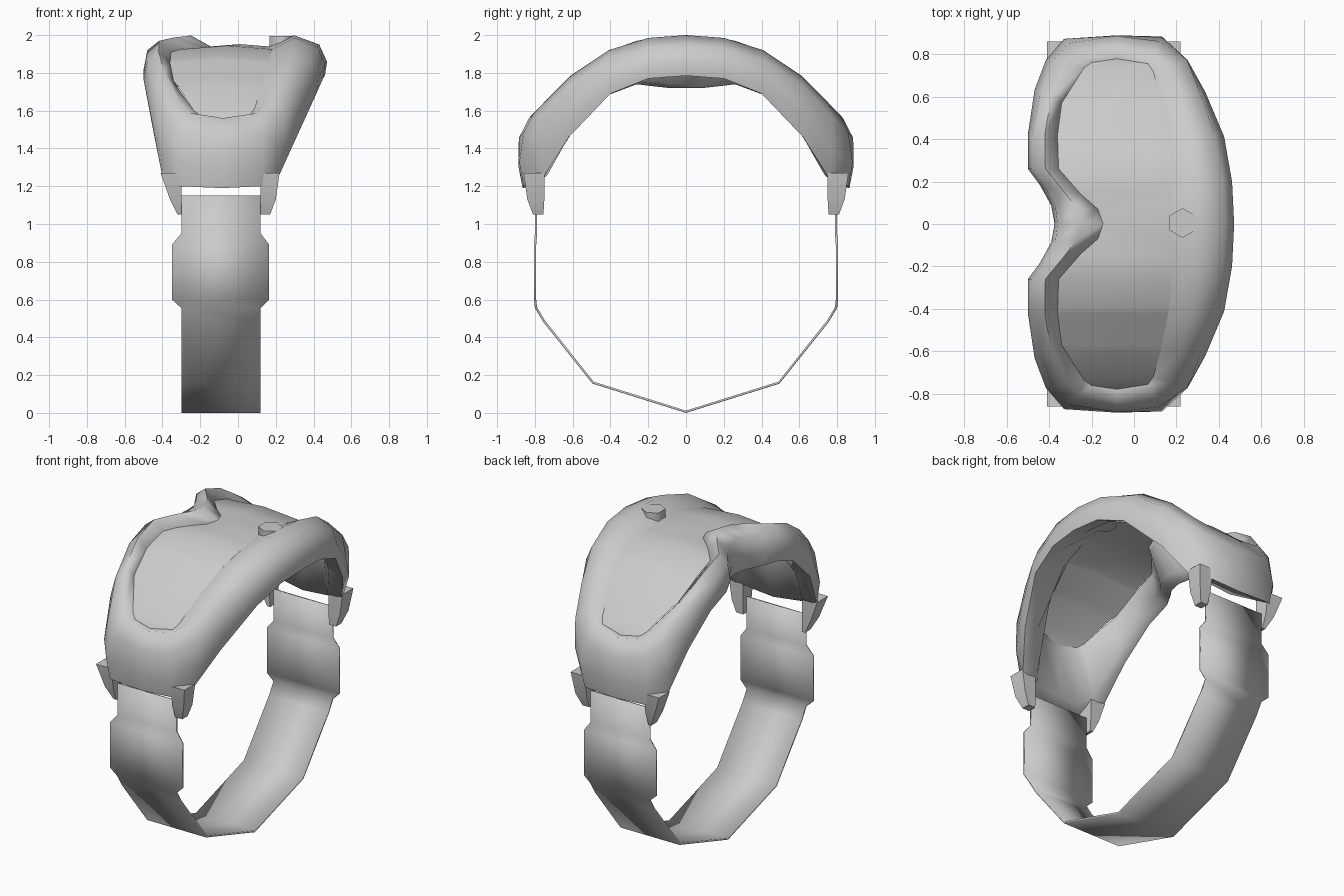
import bpy
import bmesh
import math
from mathutils import Vector

if "Cube" in bpy.data.objects:
    bpy.data.objects.remove(bpy.data.objects["Cube"], do_unlink=True)

grey = bpy.data.materials.new("plain_grey")
grey.use_nodes = True
grey.diffuse_color = (0.6, 0.6, 0.6, 1)
grey.node_tree.nodes["Principled BSDF"].inputs["Base Color"].default_value = (0.6, 0.6, 0.6, 1)


def finish(obj, angle=60):
    """Give the object its colour and smooth shading."""
    obj.data.materials.append(grey)
    bpy.ops.object.select_all(action="DESELECT")
    obj.select_set(True)
    bpy.context.view_layer.objects.active = obj
    bpy.ops.object.shade_smooth_by_angle(angle=math.radians(angle))
    return obj


def loft(name, rows, ring=False, closed=False, caps=False, angle=60):
    """Skin a list of point rows; ring closes each row, closed joins last row to first."""
    bm = bmesh.new()
    grid = [[bm.verts.new(p) for p in row] for row in rows]
    count = len(grid[0])
    pairs = list(zip(grid, grid[1:]))
    if closed:
        pairs.append((grid[-1], grid[0]))
    for a, b in pairs:
        for i in range(count if ring else count - 1):
            j = (i + 1) % count
            bm.faces.new((a[i], a[j], b[j], b[i]))
    if caps:
        bm.faces.new(grid[0])
        bm.faces.new(grid[-1])
    bmesh.ops.remove_doubles(bm, verts=bm.verts, dist=0.0005)
    bmesh.ops.recalc_face_normals(bm, faces=bm.faces)
    mesh = bpy.data.meshes.new(name)
    bm.to_mesh(mesh)
    bm.free()
    obj = bpy.data.objects.new(name, mesh)
    bpy.context.collection.objects.link(obj)
    return finish(obj, angle)


def interpolate(points, t):
    """Piecewise linear lookup in (t, value) pairs."""
    for (t0, v0), (t1, v1) in zip(points, points[1:]):
        if t <= t1:
            return v0 + (v1 - v0) * (t - t0) / (t1 - t0)
    return points[-1][1]


def arc(y):
    """Height of the rim crest along the face."""
    profile = [(0, 2), (0.2, 1.985), (0.38, 1.94), (0.62, 1.78), (0.89, 1.5)]
    return interpolate(profile, abs(y))


# Half of the frame, nose to temple to forehead:
# lens edge (x, y), outer rim (x, y), skirt edge (x, y, z)
stations = [
    (-.145, 0, -.36, 0, -.34, 0, 1.72),
    (-.17, .07, -.37, .08, -.36, .09, 1.72),
    (-.25, .14, -.42, .18, -.42, .18, 1.73),
    (-.355, .26, -.48, .26, -.47, .26, 1.74),
    (-.36, .42, -.48, .42, -.47, .42, 1.68),
    (-.34, .57, -.44, .62, -.45, .62, 1.5),
    (-.235, .735, -.38, .77, -.4, .76, 1.25),
    (-.2, .76, -.31, .85, -.31, .86, 1.2),
    (-.08, .778, -.08, .885, -.08, .865, 1.19),
    (.065, .755, .12, .86, .12, .86, 1.2),
    (.09, .72, .25, .77, .21, .76, 1.24),
    (.125, .6, .31, .62, .31, .62, 1.46),
    (.165, .4, .38, .42, .415, .4, 1.69),
    (.18, .2, .42, .2, .45, .2, 1.77),
    (.16, 0, .43, 0, .46, 0, 1.785),
]


def section(station, side):
    """Closed cross-section of the frame at one station."""
    lx, ly, ox, oy, bx, by, bz = station
    edge = Vector((lx, ly, arc(ly) - 0.06))
    outer = Vector((ox, oy, arc(oy) - 0.05))
    crest = edge.lerp(outer, 0.5)
    crest.z = arc(crest.y)
    skirt = Vector((bx, by, bz))
    inward = Vector((lx - ox, ly - oy, 0)).normalized()
    flare = outer.lerp(skirt, 0.55) - inward * 0.025
    flare.y = min(flare.y, 0.888)
    inner = skirt + inward * 0.09 + Vector((0, 0, 0.02))
    under = edge.lerp(inner, 0.12)
    return [(p.x, p.y * side, p.z) for p in (edge, crest, outer, flare, skirt, inner, under)]


# Goggle frame
rows = [section(s, -1) for s in stations]
rows += [section(s, 1) for s in reversed(stations[1:-1])]
loft("goggle_frame", rows, ring=True, closed=True, angle=75)

# Curved lens filling the frame
nose_edge = [(s[1], s[0]) for s in stations[:9]]
brow_edge = [(s[1], s[0]) for s in reversed(stations[8:])]
depths = sorted({s[1] for s in stations})
lens_rows = []
for y in [-d for d in reversed(depths[1:])] + depths:
    x0, x1 = interpolate(nose_edge, abs(y)), interpolate(brow_edge, abs(y))
    z = arc(y) - 0.06
    bulge = 0.04 * (x1 - x0)
    lens_rows.append([(x0, y, z), ((x0 + x1) / 2, y, z + bulge), (x1, y, z)])
loft("lens", lens_rows)

# Tapered hooks that hold the strap, two at each temple
for side, end in ((-1, "front"), (1, "back")):
    for label, inside, widths in (("nose", -0.3, (-.41, -.36, -.32)),
                                  ("brow", 0.12, (.22, .2, .17))):
        rings = []
        for x, y0, y1, z in zip(widths, (.75, .75, .755), (.86, .84, .81), (1.27, 1.13, 1.05)):
            rings.append([(inside, y0 * side, z), (x, y0 * side, z),
                          (x, y1 * side, z), (inside, y1 * side, z)])
        loft(f"{end}_{label}_hook", rings, ring=True, caps=True, angle=40)

# Strap with wider slider sections: y, z, and how far it widens
path = [(.8, 1.15, 0), (.8, .95, 0), (.805, .89, 1), (.805, .6, 1),
        (.8, .555, 0), (.755, .48, 0), (.495, .155, 0), (0, 0, 0)]
full = [(-y, z, w) for y, z, w in path] + [(y, z, w) for y, z, w in reversed(path[:-1])]
strap = loft("strap", [[(-.3 - .05 * w, y, z), (.12 + .045 * w, y, z)] for y, z, w in full])
thickness = strap.modifiers.new("thickness", "SOLIDIFY")
thickness.thickness = 0.012
thickness.offset = -1

# Hexagonal knob on the brow
bpy.ops.mesh.primitive_cylinder_add(vertices=6, radius=0.07, depth=0.1, location=(.228, .005, 1.945))
knob = bpy.context.object
knob.name = "knob"
finish(knob, 65)
